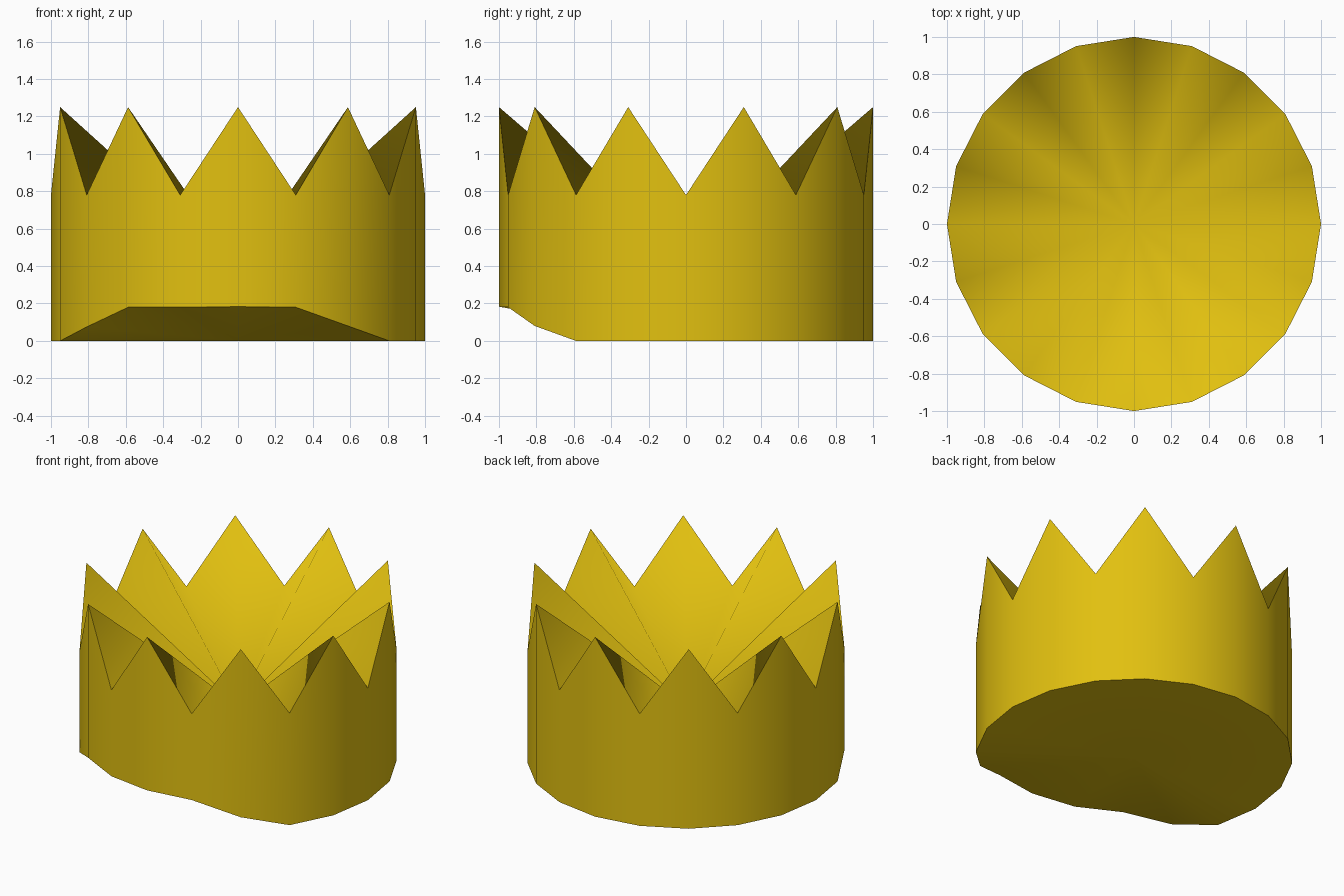
import bpy, bmesh, math

if "Cube" in bpy.data.objects:
    bpy.data.objects.remove(bpy.data.objects["Cube"])

SIDES = 20
PEAK, VALLEY, PIT = 1.25, 0.78, 0.39
# Raised brow opening: lift of the bottom rim by step from the front corner
LIFT = {-3: 0.075, -2: 0.18, -1: 0.18, 0: 0.183, 1: 0.18, 2: 0.08}

gold = bpy.data.materials.new("gold yellow")
gold.diffuse_color = (0.76, 0.53, 0.005, 1.0)
gold.use_nodes = True
gold.node_tree.nodes["Principled BSDF"].inputs["Base Color"].default_value = gold.diffuse_color

bm = bmesh.new()
bottom, top = [], []
for i in range(SIDES):
    a = -math.pi / 2 + 2 * math.pi * i / SIDES
    x, y = math.cos(a), math.sin(a)
    step = i if i <= SIDES // 2 else i - SIDES
    bottom.append(bm.verts.new((x, y, LIFT.get(step, 0.0))))
    top.append(bm.verts.new((x, y, VALLEY if i % 2 else PEAK)))
base = bm.verts.new((0, 0, 0))
pit = bm.verts.new((0, 0, PIT))

# Outer band, folded inside and underside
for i in range(SIDES):
    j = (i + 1) % SIDES
    bm.faces.new((bottom[i], bottom[j], top[j], top[i]))
    bm.faces.new((top[i], top[j], pit))
    bm.faces.new((bottom[j], bottom[i], base))

# Smooth everywhere except the two rims
for f in bm.faces:
    f.smooth = True
for ring in (bottom, top):
    for i in range(SIDES):
        bm.edges.get((ring[i], ring[(i + 1) % SIDES])).smooth = False

mesh = bpy.data.meshes.new("crown")
bm.to_mesh(mesh)
bm.free()
mesh.materials.append(gold)
crown = bpy.data.objects.new("crown", mesh)
bpy.context.collection.objects.link(crown)
